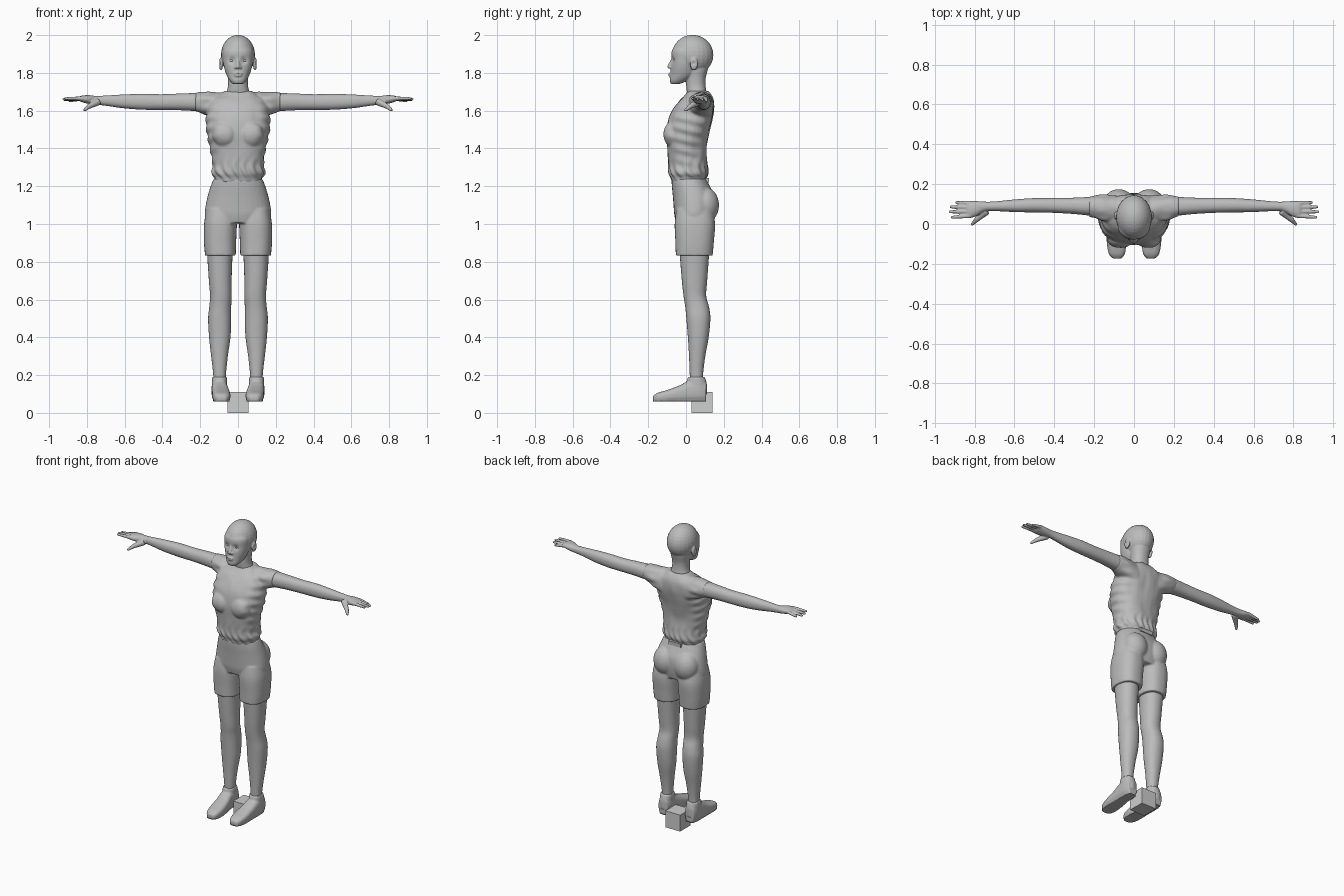
import bpy
import bmesh
import math
from mathutils import Matrix, Vector, noise

if "Cube" in bpy.data.objects:
    bpy.data.objects.remove(bpy.data.objects["Cube"], do_unlink=True)


def make_material(name, grey):
    mat = bpy.data.materials.new(name)
    mat.use_nodes = True
    colour = (grey, grey, grey, 1)
    mat.diffuse_color = colour
    for node in mat.node_tree.nodes:
        if node.type == "BSDF_PRINCIPLED":
            node.inputs["Base Color"].default_value = colour
    return mat


body_grey = make_material("body grey", 0.5)
block_grey = make_material("block grey", 0.62)


def smooth_rows(rows, steps=5):
    """Catmull-Rom interpolation of the section rows."""
    pts = [Vector(r) for r in rows]
    pts = [pts[0]] + pts + [pts[-1]]
    out = []
    for a, b, c, d in zip(pts, pts[1:], pts[2:], pts[3:]):
        for k in range(steps):
            t = k / steps
            out.append(b + (c - a) * (t / 2) + (a * 2 - b * 5 + c * 4 - d) * (t * t / 2)
                       + (b * 3 - a - c * 3 + d) * (t ** 3 / 2))
    return out + [pts[-1]]


def loft(bm, axis, rows, side=1, power=2.2, count=32):
    """Skin rounded sections; a row is position, then low and high bounds on the other axes."""
    rings = []
    for t, a0, a1, b0, b1 in smooth_rows(rows):
        ring = []
        for k in range(count):
            ang = math.tau * k / count
            c, s = math.cos(ang), math.sin(ang)
            a = (a0 + a1) / 2 + (a1 - a0) / 2 * math.copysign(abs(c) ** (2 / power), c)
            b = (b0 + b1) / 2 + (b1 - b0) / 2 * math.copysign(abs(s) ** (2 / power), s)
            x, y, z = {"x": (t, a, b), "y": (a, t, b), "z": (a, b, t)}[axis]
            ring.append(bm.verts.new((x * side, y, z)))
        rings.append(ring)
    for low, high in zip(rings, rings[1:]):
        for k in range(count):
            n = (k + 1) % count
            bm.faces.new((low[k], low[n], high[n], high[k]))
    bm.faces.new(rings[0])
    bm.faces.new(rings[-1])


def column(bm, rows, **kw):
    """Loft upwards about the centre line; a row is height, half width, front, back."""
    loft(bm, "z", [(z, -w, w, f, b) for z, w, f, b in rows], **kw)


def ball(bm, centre, radii):
    m = Matrix.Translation(centre) @ Matrix.Diagonal((*radii, 1))
    bmesh.ops.create_uvsphere(bm, u_segments=24, v_segments=16, radius=1, matrix=m)


def tube(bm, p, q, r0, r1):
    p, q = Vector(p), Vector(q)
    turn = (q - p).to_track_quat("Z", "Y").to_matrix().to_4x4()
    bmesh.ops.create_cone(bm, cap_ends=True, segments=16, radius1=r0, radius2=r1,
                          depth=(q - p).length, matrix=Matrix.Translation((p + q) / 2) @ turn)
    ball(bm, q, (r1, r1, r1))


def finish(name, bm, voxel=None, relax=3, mat=body_grey, smooth=True):
    """Turn the bmesh into an object, fusing overlapping pieces if a voxel size is given."""
    bmesh.ops.recalc_face_normals(bm, faces=bm.faces)
    mesh = bpy.data.meshes.new(name)
    bm.to_mesh(mesh)
    bm.free()
    obj = bpy.data.objects.new(name, mesh)
    bpy.context.scene.collection.objects.link(obj)
    if voxel:
        rem = obj.modifiers.new("fuse", "REMESH")
        rem.mode = "VOXEL"
        rem.voxel_size = voxel
        soft = obj.modifiers.new("relax", "SMOOTH")
        soft.factor = 0.5
        soft.iterations = relax
        deps = bpy.context.evaluated_depsgraph_get()
        fused = bpy.data.meshes.new_from_object(obj.evaluated_get(deps))
        obj.modifiers.clear()
        obj.data = fused
    obj.data.materials.clear()
    obj.data.materials.append(mat)
    obj.data.polygons.foreach_set("use_smooth", [smooth] * len(obj.data.polygons))
    return obj


def push(obj, centre, radius, shift):
    """Sculpt a soft dent or bump, mirrored on both sides."""
    for side in (1, -1):
        c = Vector((centre[0] * side, centre[1], centre[2]))
        move = Vector((shift[0] * side, shift[1], shift[2]))
        for v in obj.data.vertices:
            v.co += move * math.exp(-((v.co - c).length / radius) ** 2)


# Head with neck, face and ears
bm = bmesh.new()
ball(bm, (0, 0.035, 1.895), (0.09, 0.11, 0.106))
column(bm, [(1.742, .028, -.08, -.03), (1.76, .045, -.086, .01), (1.79, .061, -.083, .05),
            (1.83, .074, -.08, .06), (1.87, .08, -.077, .07), (1.92, .08, -.074, .08),
            (1.96, .05, -.04, .06)])
column(bm, [(1.66, .075, .012, .118), (1.72, .055, .002, .105), (1.77, .054, 0, .104),
            (1.82, .06, 0, .116), (1.87, .06, 0, .125)])
tube(bm, (0, -.07, 1.875), (0, -.088, 1.833), .007, .011)
ball(bm, (0, -.08, 1.796), (.024, .013, .006))
ball(bm, (0, -.08, 1.785), (.021, .013, .007))
for side in (1, -1):
    ball(bm, (side * .012, -.08, 1.829), (.009, .011, .008))
    ball(bm, (side * .09, .042, 1.848), (.011, .021, .034))
    tube(bm, (side * .015, -.071, 1.886), (side * .05, -.058, 1.888), .006, .005)
head = finish("head", bm, .004)
push(head, (.034, -.078, 1.866), .017, (0, .011, 0))
push(head, (.101, .04, 1.85), .011, (-.007, 0, 0))

for side, label in ((1, "left"), (-1, "right")):
    bm = bmesh.new()
    ball(bm, (side * .034, -.054, 1.865), (.016, .012, .008))
    finish(label + "_eye", bm)

# Shirt with bust and short sleeves
bm = bmesh.new()
column(bm, [(1.222, .125, -.076, .104), (1.245, .127, -.08, .106), (1.27, .139, -.09, .115),
            (1.32, .135, -.092, .112), (1.4, .148, -.1, .11), (1.48, .164, -.104, .122),
            (1.55, .17, -.094, .14), (1.6, .165, -.072, .148), (1.65, .15, -.038, .147),
            (1.68, .11, -.008, .138), (1.705, .07, .012, .122)], power=2.4)
for side in (1, -1):
    ball(bm, (side * .07, -.066, 1.475), (.066, .055, .07))
    loft(bm, "x", [(.08, .01, .142, 1.52, 1.698), (.15, .012, .146, 1.565, 1.699),
                   (.2, .03, .141, 1.59, 1.698), (.225, .036, .138, 1.597, 1.696)], side)
shirt = finish("shirt", bm, .006, 5)

# Gathers at the waist and loose folds in the cloth
mesh = shirt.data
offsets = []
for v in mesh.vertices:
    x, y, z = v.co
    ang = math.atan2(y - .015, x)
    gather = math.exp(-((z - 1.28) / .045) ** 2) * math.sin(ang * 15 + 3 * math.sin(z * 30))
    side_fold = math.exp(-((abs(x) - .16) / .04) ** 2) * math.sin(z * 110 + y * 25)
    loose = noise.noise(Vector((x * 18, y * 18, z * 9)))
    offsets.append(v.normal * (.004 * gather + .003 * side_fold + .004 * loose))
for v, move in zip(mesh.vertices, offsets):
    v.co += move

# Small tab at the back of the waist
bm = bmesh.new()
bmesh.ops.create_cube(bm, matrix=Matrix.Translation((0, .112, 1.232))
                      @ Matrix.Diagonal((.09, .018, .025, 1)))
finish("waist_tab", bm, smooth=False)

# Shorts
bm = bmesh.new()
column(bm, [(1.005, .165, -.052, .14), (1.05, .176, -.062, .15), (1.1, .171, -.066, .155),
            (1.15, .16, -.07, .15), (1.2, .145, -.075, .127), (1.24, .129, -.077, .107)])
for side in (1, -1):
    ball(bm, (side * .076, .1, 1.1), (.08, .075, .095))
    loft(bm, "z", [(.832, .012, .174, -.054, .141), (.9, .01, .18, -.056, .147),
                   (1, .006, .18, -.06, .154), (1.08, .01, .165, -.05, .14)], side, 2.4)
finish("shorts", bm, .006, 4)

for side, label in ((1, "left"), (-1, "right")):
    # Leg
    bm = bmesh.new()
    loft(bm, "z", [(.13, .064, .131, .022, .092), (.2, .064, .131, .02, .09),
                   (.3, .054, .142, .016, .102), (.4, .04, .153, .01, .12),
                   (.5, .036, .158, .002, .129), (.56, .036, .152, -.004, .122),
                   (.62, .034, .148, -.013, .107), (.7, .034, .154, -.022, .112),
                   (.84, .029, .163, -.033, .122), (.95, .025, .165, -.04, .125)], side)
    finish(label + "_leg", bm)

    # Shoe with a flat sole
    bm = bmesh.new()
    loft(bm, "y", [(-.174, .064, .106, .06, .09), (-.15, .046, .126, .058, .106),
                   (-.1, .04, .136, .058, .121), (-.04, .045, .138, .058, .143),
                   (.02, .054, .14, .058, .172), (.07, .056, .139, .058, .178),
                   (.106, .066, .13, .06, .165)], side, 2.8)
    loft(bm, "z", [(.1, .058, .139, 0, .112), (.15, .057, .139, .002, .111),
                   (.19, .057, .138, .01, .1)], side)
    shoe = finish(label + "_shoe", bm, .005)
    for v in shoe.data.vertices:
        if v.co.z < .072:
            v.co.z = .06

    # Arm and hand
    bm = bmesh.new()
    loft(bm, "x", [(.12, .045, .13, 1.6, 1.685), (.2, .041, .136, 1.597, 1.693),
                   (.3, .05, .132, 1.602, 1.691), (.4, .056, .131, 1.604, 1.687),
                   (.5, .058, .13, 1.605, 1.689), (.6, .06, .123, 1.612, 1.686),
                   (.7, .065, .113, 1.626, 1.68), (.75, .063, .112, 1.632, 1.678),
                   (.79, .04, .115, 1.636, 1.682), (.825, .03, .114, 1.645, 1.68),
                   (.84, .034, .11, 1.652, 1.674)], side)
    for y, tip_y, tip_x, z in ((.104, .108, .89, 1.652), (.084, .086, .918, 1.657),
                               (.063, .061, .922, 1.661), (.041, .034, .912, 1.664)):
        tube(bm, (side * .82, y, 1.665), (side * tip_x, tip_y, z), .0115, .0075)
    tube(bm, (side * .74, .065, 1.648), (side * .79, .022, 1.622), .02, .013)
    tube(bm, (side * .79, .022, 1.622), (side * .812, -.001, 1.604), .013, .008)
    finish(label + "_arm", bm, .004, 2)

# Block between the heels
bm = bmesh.new()
bmesh.ops.create_cube(bm, size=.11, matrix=Matrix.Translation((0, .085, .055)))
finish("heel_block", bm, mat=block_grey, smooth=False)
